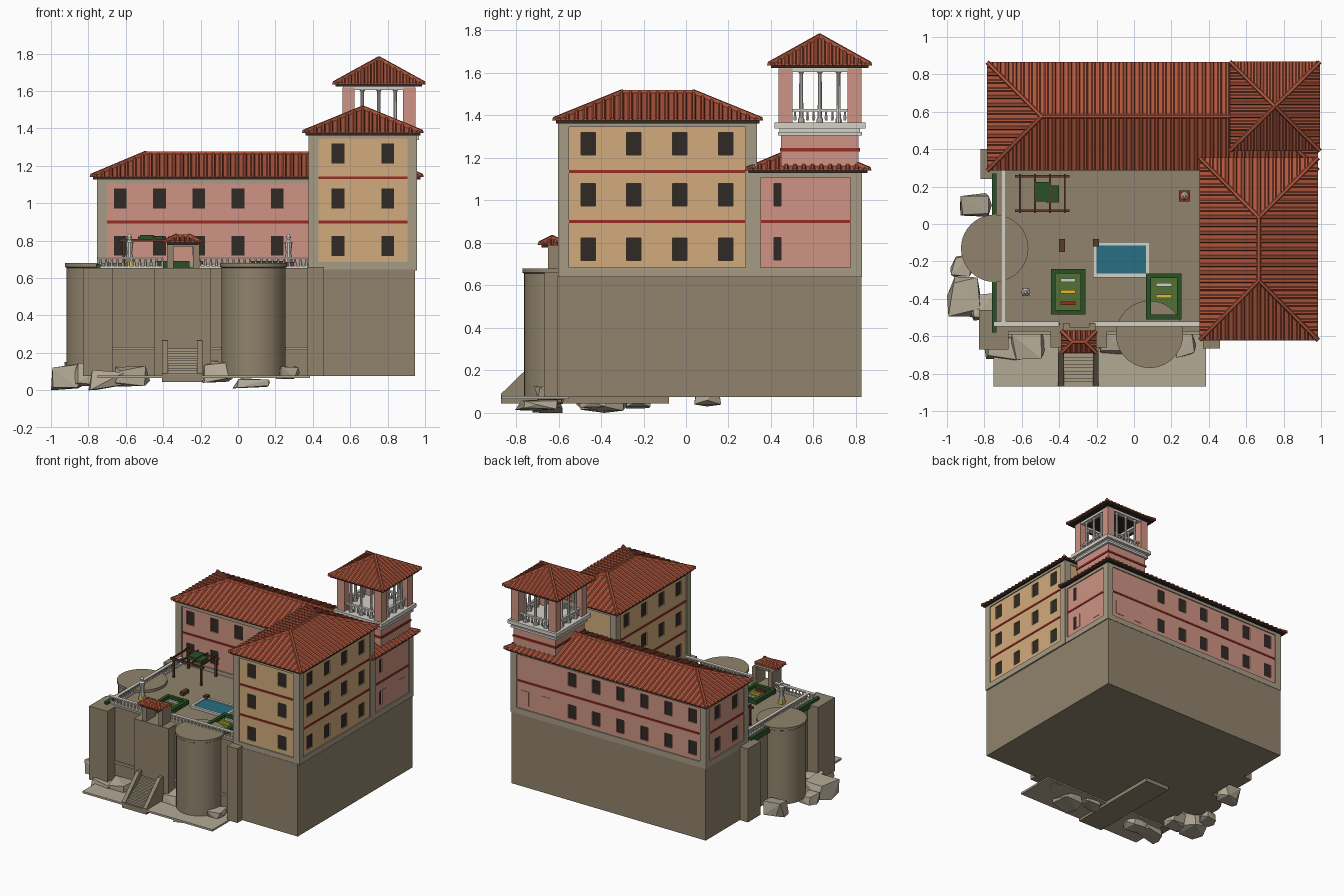
import bpy, bmesh, math, random
from mathutils import Vector

if "Cube" in bpy.data.objects:
    bpy.data.objects.remove(bpy.data.objects["Cube"])
random.seed(4)

def mat(name, r, g, b):
    m = bpy.data.materials.new(name)
    m.diffuse_color = [(c / 255) ** 2.2 for c in (r, g, b)] + [1]
    m.use_nodes = True
    m.node_tree.nodes["Principled BSDF"].inputs["Base Color"].default_value = m.diffuse_color
    return m
STONE, TRIM = mat("stone", 143, 130, 108), mat("trim", 165, 155, 132)
PALE, ROCK = mat("pale_marble", 212, 208, 198), mat("rock", 178, 168, 148)
TAN, PINK = mat("ochre", 208, 170, 124), mat("pink_plaster", 204, 146, 130)
TILE, DARK = mat("tile", 176, 88, 64), mat("dark", 52, 46, 42)
RED, GREEN = mat("red", 150, 48, 40), mat("green", 46, 82, 42)
GRASS, WATER = mat("grass", 84, 112, 56), mat("water", 44, 110, 130)
WOOD, YELLOW = mat("wood", 92, 62, 44), mat("yellow", 225, 185, 50)

def finish(name, bm, m, smooth=False):
    bmesh.ops.recalc_face_normals(bm, faces=bm.faces)
    me = bpy.data.meshes.new(name)
    bm.to_mesh(me)
    bm.free()
    o = bpy.data.objects.new(name, me)
    bpy.context.collection.objects.link(o)
    me.materials.append(m)
    if smooth:
        bpy.ops.object.select_all(action='DESELECT')
        bpy.context.view_layer.objects.active = o
        o.select_set(True)
        bpy.ops.object.shade_smooth_by_angle()
    return o

def boxes(name, m, *bs):
    bm = bmesh.new()
    for x0, x1, y0, y1, z0, z1 in bs:
        for v in bmesh.ops.create_cube(bm, size=1)['verts']:
            v.co = ((x0, x1)[v.co.x > 0], (y0, y1)[v.co.y > 0], (z0, z1)[v.co.z > 0])
    return finish(name, bm, m)

def lathe(name, m, profile, spots, n=10):
    bm = bmesh.new()
    for x, y, z in spots:
        rings = [[bm.verts.new((x + r * math.cos(i * math.tau / n), y + r * math.sin(i * math.tau / n), z + h))
                  for i in range(n)] for r, h in profile]
        for a, b in zip(rings, rings[1:]):
            for i in range(n):
                bm.faces.new((a[i], a[(i + 1) % n], b[(i + 1) % n], b[i]))
        bm.faces.new(rings[0]); bm.faces.new(rings[-1])
    return finish(name, bm, m, True)

def hip_roof(name, x0, x1, y0, y1, z0, z1, hx, hy, step=0.042):
    # slab eave + hipped body; hx, hy are the distances from eave to ridge
    boxes(name + "_eave", DARK, (x0 + .01, x1 - .01, y0 + .01, y1 - .01, z0 - .012, z0 + .003))
    bm = bmesh.new()
    base = [bm.verts.new((x, y, z0)) for x, y in ((x0, y0), (x1, y0), (x1, y1), (x0, y1))]
    top = [bm.verts.new((x, y, z1)) for x, y in ((x0 + hx, y0 + hy), (x1 - hx, y0 + hy), (x1 - hx, y1 - hy), (x0 + hx, y1 - hy))]
    bm.faces.new(base)
    for i in range(4):
        bm.faces.new((base[i], base[(i + 1) % 4], top[(i + 1) % 4], top[i]))
    bmesh.ops.remove_doubles(bm, verts=bm.verts, dist=1e-4)
    finish(name, bm, TILE)
    # raised rows of cover tiles on each slope, plus hip and ridge caps
    bm = bmesh.new()
    def rib(p, q, side, w, h):
        up = Vector((0, 0, h))
        a = [[bm.verts.new(c + s) for s in (-side * w, -side * w * .5 + up, side * w * .5 + up, side * w)] for c in (p, q)]
        for i in range(4):
            bm.faces.new((a[0][i], a[0][(i + 1) % 4], a[1][(i + 1) % 4], a[1][i]))
        bm.faces.new(a[0]); bm.faces.new(a[1])
    cs = [Vector((x, y, z0)) for x, y in ((x0, y0), (x1, y0), (x1, y1), (x0, y1))]
    for i in range(4):
        a, b = cs[i], cs[(i + 1) % 4]
        length = (b - a).length
        along = (b - a) / length
        inward = Vector((-along.y, along.x, 0))
        d, s = (hy, hx) if i % 2 == 0 else (hx, hy)
        n = round(length / step)
        for k in range(n):
            u = (k + .5) * length / n
            f = min(1, u / s, (length - u) / s)
            p = a + along * u
            rib(p, p + inward * d * f + Vector((0, 0, (z1 - z0) * f)), along, .011, .011)
        peak = a + along * s + inward * d + Vector((0, 0, z1 - z0))
        side = (peak - a).cross(Vector((0, 0, 1))).normalized()
        rib(a, peak, side, .012, .017)
    ends = [Vector((x0 + hx, y0 + hy, z1)), Vector((x1 - hx, y1 - hy, z1))]
    if (ends[1] - ends[0]).length > .02:
        rib(*ends, (ends[1] - ends[0]).cross(Vector((0, 0, 1))).normalized(), .012, .014)
    finish(name + "_cover_tiles", bm, TILE)

def building(name, m, b, wins, zs, bands, blind=()):
    # walls with recessed windows; wins are (axis, wall position, inward sign, centre, half width)
    walls = boxes(name + "_walls", m, b)
    def win(w, z, h, out, inn):
        ax, p, s, c, hw = w
        lo, hi = sorted((p - s * out, p + s * inn))
        return (lo, hi, c - hw, c + hw, z, z + h) if ax == 'x' else (c - hw, c + hw, lo, hi, z, z + h)
    cut = boxes("window_cutter", DARK, *[win(w, z, .106, .02, .02) for w in wins for z in zs])
    cut.hide_render = True
    mod = walls.modifiers.new("windows", 'BOOLEAN')
    mod.object, mod.operation, mod.solver = cut, 'DIFFERENCE', 'EXACT'
    bpy.context.view_layer.objects.active = walls
    bpy.ops.object.modifier_apply(modifier="windows")
    bpy.data.objects.remove(cut)
    boxes(name + "_windows", DARK, *[win(w, z, .106, -.008, .024) for w in wins for z in zs])
    if blind:
        boxes(name + "_blind_windows", m, *[win(w, zs[0], .11, .003, .01) for w in blind])
    x0, x1, y0, y1, z0, z1 = b
    e, w = .008, .045
    posts = [(x - e if x == x0 else x - w, x + w if x == x0 else x + e, y - e if y == y0 else y - w,
              y + w if y == y0 else y + e, z0, z1) for x in (x0, x1) for y in (y0, y1)]
    boxes(name + "_trim", TRIM, *posts, (x0 - e, x1 + e, y0 - e, y1 + e, z0, z0 + .045),
          (x0 - e, x1 + e, y0 - e, y1 + e, z1 - .025, z1))
    boxes(name + "_bands", RED, *[(x0 - .005, x1 + .005, y0 - .005, y1 + .005, z - .007, z + .007) for z in bands])

# podium, buttresses, gate block and round bastions
boxes("podium", STONE, (-.75, .945, .3, .825, .075, .645), (.375, .945, -.605, .4, .075, .645),
      (-.74, .4, -.575, .35, .075, .655))
boxes("buttresses", STONE, (-.83, -.67, -.67, -.46, .075, .655), (.37, .46, -.665, -.5, .075, .66),
      (-.82, -.7, .24, .4, .075, .655), (-.447, -.145, -.66, -.5, .075, .655))
boxes("wall_ledge", TRIM, (-.68, .38, -.59, -.5, .215, .232))
bastion = [(.172, .075), (.172, .655), (.18, .66), (.18, .68)]
lathe("round_bastions", STONE, bastion, [(.083, -.59, 0), (-.745, -.13, 0)], 40)
boxes("terrace_paving", STONE, (-.62, .36, -.44, .29, .65, .658))

# ground slab, stairs with sloping cheek walls
boxes("lower_ground", ROCK, (-.75, .385, -.868, -.55, .065, .08))
boxes("stair_base", STONE, (-.405, -.19, -.87, -.08, .045, .085))
N = 11
boxes("stairs", TRIM, *[(-.375, -.22, -.865 + i * .019, -.65, .08, .08 + (i + 1) * .013) for i in range(N)])
bm = bmesh.new()
for x in (-.405, -.22):
    a, b = [[bm.verts.new((px, y, z)) for y, z in ((-.87, .05), (-.87, .09), (-.69, .265), (-.64, .265), (-.64, .05))] for px in (x, x + .03)]
    bm.faces.new(a); bm.faces.new(b)
    for i in range(5):
        bm.faces.new((a[i], a[(i + 1) % 5], b[(i + 1) % 5], b[i]))
finish("stair_cheeks", bm, STONE)

# angular rocks: convex hulls of jittered boxes
bm = bmesh.new()
for x0, x1, y0, y1, z0, z1 in ((-1, -.82, -.5, -.27, 0, .15), (-.9, -.7, -.52, -.36, .02, .15), (-.93, -.76, .02, .18, .03, .16),
                               (-.8, -.6, -.74, -.58, 0, .12), (-.66, -.47, -.73, -.57, .02, .13), (-.19, -.02, -.71, -.56, .04, .16),
                               (-.03, .17, -.81, -.6, .01, .07), (.2, .33, -.72, -.57, .06, .13), (-.98, -.85, -.3, -.16, .02, .1)):
    j = lambda a, b, t: a + (b - a) * (t and random.uniform(.75, 1) or random.uniform(0, .25))
    vs = [bm.verts.new((j(x0, x1, i & 1), j(y0, y1, i & 2), j(z0, z1, i & 4))) for i in range(8)]
    vs += [bm.verts.new((x0, (y0 + y1) / 2, z0)), bm.verts.new((x1, (y0 + y1) / 2, z0 + .03))]
    r = bmesh.ops.convex_hull(bm, input=vs)
    bmesh.ops.delete(bm, geom=[v for v in r['geom_interior'] if isinstance(v, bmesh.types.BMVert)], context='VERTS')
finish("rocks", bm, ROCK)

# rear range
fx = [-.63, -.42, -.21, 0, .21]
rear = [('y', .305, 1, x, .034) for x in fx] + [('y', .82, -1, x, .034) for x in fx + [.42]]
rear += [('x', -.745, 1, y, .034) for y in (.45, .67)] + [('x', .945, -1, .43, .016)]
building("rear_range", PINK, (-.745, .945, .305, .82, .64, 1.13), rear, (.72, .973), (.9,),
         [('x', .945, -1, .47, .022), ('x', .945, -1, .688, .034), ('y', .82, -1, .65, .034), ('y', .82, -1, .83, .034)])
hip_roof("rear_roof", -.785, .985, .285, .865, 1.14, 1.262, .29, .29)

# east wing
wing = [('y', -.595, 1, x, .034) for x in (.535, .8)]
wing += [('x', .95, -1, y, .034) for y in (-.46, -.245, -.03, .187)] + [('x', .385, 1, y, .034) for y in (-.46, -.245, -.03, .187)]
building("east_wing", TAN, (.385, .95, -.595, .325, .64, 1.37), wing, (.718, .973, 1.213), (.9, 1.137))
hip_roof("wing_roof", .35, .985, -.622, .355, 1.375, 1.505, .3175, .32)

# belvedere tower
cx, cy = .753, .63
sq = lambda h, z0, z1: (cx - h, cx + h, cy - h, cy + h, z0, z1)
boxes("tower_base", PINK, sq(.182, 1.1, 1.34))
boxes("tower_band", RED, sq(.188, 1.23, 1.246))
boxes("tower_cornice", PALE, sq(.198, 1.305, 1.322), sq(.214, 1.338, 1.366), sq(.19, 1.322, 1.338))
h, w = .195, .066
boxes("tower_piers", PINK, *[(min(cx + a * h, cx + a * (h - w)), max(cx + a * h, cx + a * (h - w)), min(cy + b * h, cy + b * (h - w)),
                              max(cy + b * h, cy + b * (h - w)), 1.36, 1.62) for a in (-1, 1) for b in (-1, 1)])
side = lambda t: [(cx + t, cy - .17), (cx + t, cy + .17), (cx - .17, cy + t), (cx + .17, cy + t)]
lathe("tower_columns", PALE, [(.016, 0), (.016, .015), (.011, .025), (.009, .23), (.016, .24), (.016, .25)],
      [(x, y, 1.366) for t in (-.088, 0, .088) for x, y in side(t)])
bal = [(.006, 0), (.009, .015), (.005, .03), (.006, .045)]
lathe("tower_balusters", PALE, bal, [(x, y, 1.375) for k in range(9) if k % 3 != 1 for x, y in side(-.117 + k * .0293)], 6)
ring = lambda h, t, z0, z1: [(cx - h, cx + h, cy - h, cy - h + t, z0, z1), (cx - h, cx + h, cy + h - t, cy + h, z0, z1),
                             (cx - h, cx - h + t, cy - h, cy + h, z0, z1), (cx + h - t, cx + h, cy - h, cy + h, z0, z1)]
boxes("tower_rails", PALE, *ring(.18, .02, 1.418, 1.43), *ring(.19, .04, 1.605, 1.625))
hip_roof("tower_roof", .512, .995, .39, .868, 1.635, 1.768, .2415, .239, .035)

# terrace balustrade
boxes("balustrade_rails", PALE, *[b for z in (.655, .702) for b in ((-.71, -.685, -.54, .29, z, z + .01),
      (-.75, -.4, -.548, -.522, z, z + .01), (-.22, .378, -.548, -.522, z, z + .01))])
lathe("balusters", PALE, bal, [(-.697, -.5 + i * .03, .66) for i in range(26)] + [(-.735 + i * .03, -.535, .66) for i in range(12)]
      + [(-.205 + i * .03, -.535, .66) for i in range(20)], 6)
boxes("terrace_hedge", GREEN, (-.76, -.735, -.58, -.3, .63, .675), (-.76, -.735, .04, .27, .63, .675))

# gate shelter
boxes("gate_piers", STONE, (-.38, -.345, -.65, -.53, .65, .785), (-.24, -.205, -.65, -.53, .65, .785), (-.38, -.205, -.65, -.55, .77, .787))
hip_roof("gate_roof", -.39, -.2, -.69, -.57, .79, .82, .06, .06, .027)

# pool, benches, flower beds
boxes("pool_rim", PALE, (-.22, .085, -.115, -.095, .65, .675), (-.22, .085, -.285, -.265, .65, .675),
      (-.22, -.2, -.285, -.095, .65, .675), (.065, .085, -.285, -.095, .65, .675))
boxes("pool_water", WATER, (-.2, .065, -.265, -.115, .65, .668))
boxes("benches", WOOD, (-.4, -.37, -.15, -.08, .655, .685), (-.22, -.187, -.12, -.08, .655, .69))
for i, (x0, x1, y0, y1) in enumerate(((-.445, -.26, -.485, -.24), (.065, .255, -.51, -.265))):
    t = .025
    boxes(f"bed_hedge_{i}", GREEN, (x0, x1, y0, y0 + t, .65, .69), (x0, x1, y1 - t, y1, .65, .69),
          (x0, x0 + t, y0, y1, .65, .69), (x1 - t, x1, y0, y1, .65, .69))
    boxes(f"bed_grass_{i}", GRASS, (x0 + t, x1 - t, y0 + t, y1 - t, .65, .668))
    for k, m in enumerate((PALE, YELLOW, RED)[:3 - i]):
        y = y1 - .06 - k * .062
        boxes(f"flowers_{i}_{k}", m, (x0 + .052, x1 - .052, y - .009, y + .009, .66, .682))

# pergola with vine
boxes("pergola", WOOD, *[(x - .007, x + .007, y - .007, y + .007, .65, .81) for x in (-.61, -.37) for y in (.07, .255)],
      *[(-.637, -.345, y - .007, y + .007, .795, .81) for y in (.07, .255)],
      *[(-.61 + k * .08 - .005, -.61 + k * .08 + .005, .06, .266, .81, .822) for k in range(4)])
boxes("pergola_vine", GREEN, (-.525, -.45, .12, .225, .805, .83), (-.47, -.4, .115, .205, .8, .822))

# statues on plinths
boxes("statue_plinth_left", YELLOW, (-.6, -.56, -.385, -.345, .65, .685))
boxes("statue_plinth_right", RED, (.24, .3, .12, .18, .65, .685))
lathe("statues", PALE, [(.022, 0), (.02, .02), (.014, .05), (.021, .105), (.008, .118), (.013, .135), (.006, .15)],
      [(-.58, -.365, .685), (.27, .15, .685)])
